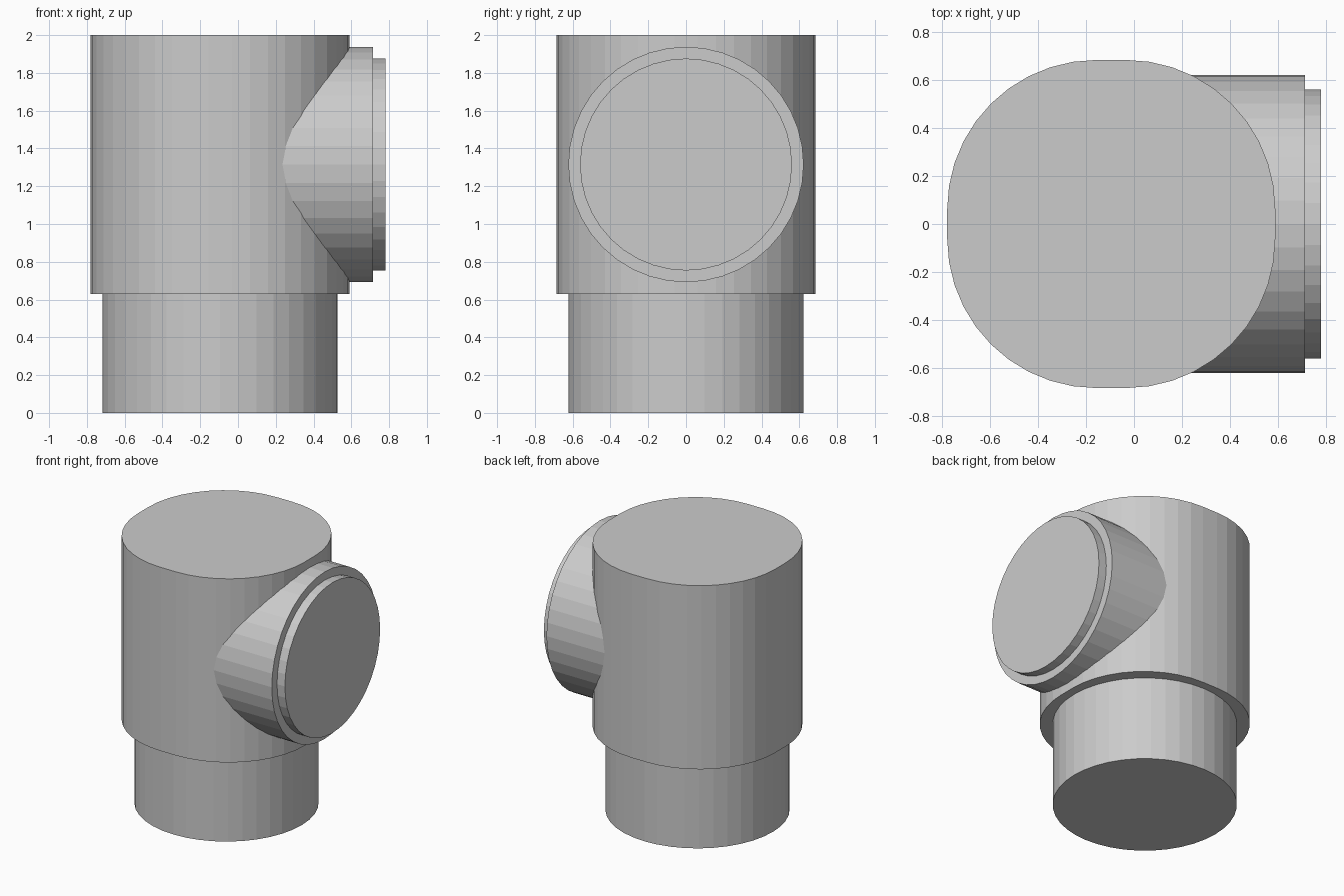
import bpy, bmesh
from math import cos, sin, pi
from mathutils import Matrix, Vector

if "Cube" in bpy.data.objects:
    bpy.data.objects.remove(bpy.data.objects["Cube"])

CX = -0.095          # axis of the upright body
R = 0.623            # pipe radius
STEP = 0.062         # width of every collar step
BRANCH_Z = 1.315     # height of the side branch axis
SIDES = 40


def rounded_outline(radius, flat=0.0):
    """Circle, or a rounded square when flat (half straight length) is set."""
    points = []
    quarter = SIDES // 4
    for q, (sx, sy) in enumerate([(1, 1), (-1, 1), (-1, -1), (1, -1)]):
        last = quarter + 1 if flat else quarter
        for i in range(last):
            a = (q + i / quarter) * pi / 2
            points.append((sx * flat + radius * cos(a), sy * flat + radius * sin(a)))
    return points


def extrude(name, outline, length, matrix):
    bm = bmesh.new()
    face = bm.faces.new([bm.verts.new((x, y, 0)) for x, y in outline])
    grown = bmesh.ops.extrude_face_region(bm, geom=[face], use_keep_orig=True)
    top = [g for g in grown["geom"] if isinstance(g, bmesh.types.BMVert)]
    bmesh.ops.translate(bm, verts=top, vec=Vector((0, 0, length)))
    bmesh.ops.recalc_face_normals(bm, faces=bm.faces)
    mesh = bpy.data.meshes.new(name)
    bm.to_mesh(mesh)
    bm.free()
    obj = bpy.data.objects.new(name, mesh)
    obj.matrix_world = matrix
    bpy.context.collection.objects.link(obj)
    return obj


def upright(z):
    return Matrix.Translation((CX, 0, z))


def sideways(x):
    return Matrix.Translation((x, 0, BRANCH_Z)) @ Matrix.Rotation(pi / 2, 4, 'Y')


# Upright pipe: narrow lower spigot and wider rounded-square body
extrude("lower_pipe", rounded_outline(R), 0.63, upright(0))
extrude("main_body", rounded_outline(R, STEP), 1.37, upright(0.63))

# Side branch pointing to +x with a smaller raised end disc
extrude("side_branch", rounded_outline(R), 0.715, sideways(0.0))
extrude("branch_end", rounded_outline(R - STEP), 0.065, sideways(0.715))
